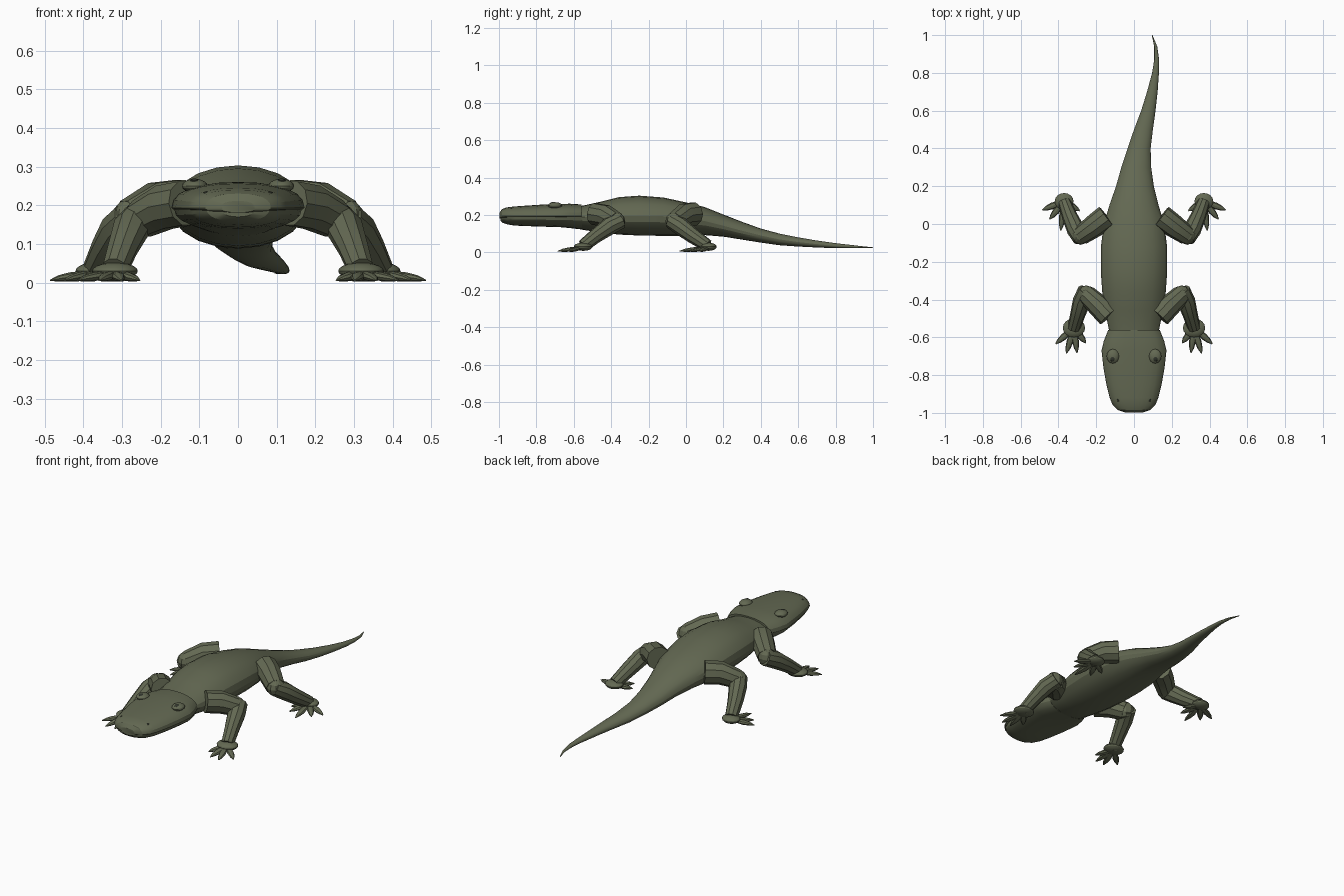
import bpy, bmesh, math
from mathutils import Vector, Matrix


def material(name, color):
    m = bpy.data.materials.new(name)
    m.diffuse_color = color
    return m


skin = material("olive skin", (0.125, 0.14, 0.085, 1))
dark = material("dark pupil", (0.03, 0.035, 0.025, 1))


def finish(bm, name, mat=skin, angle=25):
    bmesh.ops.recalc_face_normals(bm, faces=bm.faces)
    mesh = bpy.data.meshes.new(name)
    bm.to_mesh(mesh)
    bm.free()
    mesh.materials.append(mat)
    ob = bpy.data.objects.new(name, mesh)
    bpy.context.collection.objects.link(ob)
    bpy.ops.object.select_all(action='DESELECT')
    ob.select_set(True)
    bpy.context.view_layer.objects.active = ob
    bpy.ops.object.shade_smooth_by_angle(angle=math.radians(angle))
    return ob


def skin_rings(bm, rings):
    rows = [[bm.verts.new(p) for p in ring] for ring in rings]
    n = len(rows[0])
    for a, b in zip(rows, rows[1:]):
        for i in range(n):
            j = (i + 1) % n
            bm.faces.new((a[i], a[j], b[j], b[i]))
    bm.faces.new(rows[0])
    bm.faces.new(rows[-1])


def loft(name, sections, sides=20, power=1.0):
    """Sections along y: x, y, z, half width, height above, depth below."""
    def soft(v):
        return math.copysign(abs(v) ** power, v)
    rings = []
    for x, y, z, rx, up, down in sections:
        ring = []
        for i in range(sides):
            a = 2 * math.pi * i / sides
            s = soft(math.sin(a))
            ring.append((x + rx * soft(math.cos(a)), y, z + s * (up if s > 0 else down)))
        rings.append(ring)
    bm = bmesh.new()
    skin_rings(bm, rings)
    return finish(bm, name)


def tube(bm, path, sides=10, flat=1.0):
    """Tapered tube through (x, y, z, radius) points."""
    pts = [Vector(p[:3]) for p in path]
    rings = []
    for i, p in enumerate(pts):
        d = (pts[min(i + 1, len(pts) - 1)] - pts[max(i - 1, 0)]).normalized()
        u = d.cross(Vector((0, 0, 1))).normalized()
        v = u.cross(d)
        r = path[i][3]
        rings.append([p + u * r * math.cos(2 * math.pi * k / sides)
                      + v * r * flat * math.sin(2 * math.pi * k / sides)
                      for k in range(sides)])
    skin_rings(bm, rings)


def ellipsoid(bm, center, size, u=16, v=10):
    bmesh.ops.create_uvsphere(bm, u_segments=u, v_segments=v, radius=1,
                              matrix=Matrix.Translation(center) @ Matrix.Diagonal((*size, 1)))


# Trunk running into the curved tail
loft("body_and_tail", [
    (0, -0.62, 0.19, 0.115, 0.05, 0.05),
    (0, -0.55, 0.19, 0.135, 0.06, 0.07),
    (0, -0.46, 0.19, 0.152, 0.08, 0.083),
    (0, -0.36, 0.195, 0.168, 0.1, 0.1),
    (0, -0.25, 0.195, 0.176, 0.108, 0.105),
    (0, -0.12, 0.193, 0.175, 0.1, 0.105),
    (0, 0.0, 0.182, 0.16, 0.085, 0.093),
    (0, 0.1, 0.167, 0.13, 0.075, 0.075),
    (0.005, 0.2, 0.142, 0.1, 0.06, 0.058),
    (0.012, 0.3, 0.115, 0.079, 0.048, 0.047),
    (0.027, 0.4, 0.09, 0.061, 0.037, 0.038),
    (0.05, 0.5, 0.069, 0.05, 0.031, 0.031),
    (0.076, 0.6, 0.055, 0.038, 0.025, 0.024),
    (0.097, 0.7, 0.044, 0.028, 0.019, 0.018),
    (0.114, 0.8, 0.035, 0.018, 0.014, 0.013),
    (0.12, 0.87, 0.031, 0.013, 0.01, 0.009),
    (0.115, 0.94, 0.027, 0.008, 0.006, 0.005),
    (0.096, 1.0, 0.025, 0.002, 0.002, 0.002)])

# Broad flat head in two parts, meeting at the mouth line
head = [(-0.998, 0.045, 0.018, 0.02), (-0.985, 0.085, 0.037, 0.032),
        (-0.96, 0.112, 0.047, 0.041), (-0.92, 0.129, 0.052, 0.047),
        (-0.85, 0.146, 0.057, 0.05), (-0.76, 0.162, 0.063, 0.053),
        (-0.67, 0.172, 0.066, 0.056), (-0.62, 0.16, 0.067, 0.061),
        (-0.56, 0.136, 0.063, 0.068)]
loft("upper_head", [(0, y, 0.193, w, up, 0.012) for y, w, up, dn in head], 24, 0.85)
loft("lower_jaw", [(0, y + 0.005, 0.19, w * 0.96, 0.005, dn) for y, w, up, dn in head], 24, 0.9)

# Front toes and hind toes: tips in plan
front_tips = [(0.255, -0.63), (0.302, -0.682), (0.358, -0.685), (0.415, -0.635)]
hind_tips = [(0.288, 0.07), (0.318, 0.012), (0.388, -0.035), (0.447, 0.025), (0.485, 0.075)]


def foot(name, s, center, size, tips):
    bm = bmesh.new()
    ellipsoid(bm, (s * center[0], center[1], 0.03), size)
    cx, cy = center
    for tx, ty in tips:
        path = []
        for t, r, z in ((0.2, 0.014, 0.022), (0.55, 0.018, 0.015), (0.8, 0.013, 0.011), (1, 0.003, 0.006)):
            path.append((s * (cx + (tx - cx) * t), cy + (ty - cy) * t, z, r))
        tube(bm, path, 8, 0.65)
    finish(bm, name)


for s, side in ((-1, "left"), (1, "right")):
    # Sprawling front leg
    bm = bmesh.new()
    tube(bm, [(s * x, y, z, r) for x, y, z, r in (
        (0.135, -0.49, 0.205, 0.06), (0.19, -0.43, 0.195, 0.06), (0.25, -0.375, 0.165, 0.052))])
    tube(bm, [(s * x, y, z, r) for x, y, z, r in (
        (0.252, -0.35, 0.17, 0.045), (0.277, -0.41, 0.14, 0.048),
        (0.298, -0.48, 0.09, 0.04), (0.318, -0.55, 0.035, 0.034))])
    ellipsoid(bm, (s * 0.252, -0.37, 0.165), (0.047, 0.045, 0.05), 10, 6)
    finish(bm, "front_leg_" + side)
    foot("front_foot_" + side, s, (0.318, -0.55), (0.059, 0.05, 0.022), front_tips)

    # Sprawling hind leg
    bm = bmesh.new()
    tube(bm, [(s * x, y, z, r) for x, y, z, r in (
        (0.145, 0.04, 0.205, 0.064), (0.21, -0.01, 0.2, 0.062), (0.28, -0.06, 0.165, 0.052))])
    tube(bm, [(s * x, y, z, r) for x, y, z, r in (
        (0.28, -0.078, 0.17, 0.044), (0.308, -0.03, 0.14, 0.048),
        (0.338, 0.035, 0.09, 0.042), (0.368, 0.115, 0.035, 0.034))])
    ellipsoid(bm, (s * 0.282, -0.062, 0.165), (0.048, 0.048, 0.05), 10, 6)
    finish(bm, "hind_leg_" + side)
    foot("hind_foot_" + side, s, (0.37, 0.12), (0.05, 0.044, 0.022), hind_tips)

    # Raised eye and pupil
    bm = bmesh.new()
    ellipsoid(bm, (s * 0.112, -0.7, 0.25), (0.033, 0.038, 0.018))
    finish(bm, "eye_" + side)
    bm = bmesh.new()
    ellipsoid(bm, (s * 0.113, -0.712, 0.26), (0.014, 0.017, 0.009), 12, 8)
    finish(bm, "pupil_" + side, dark)

    # Nostril
    bm = bmesh.new()
    ellipsoid(bm, (s * 0.083, -0.932, 0.23), (0.007, 0.009, 0.006), 8, 6)
    finish(bm, "nostril_" + side, dark)
